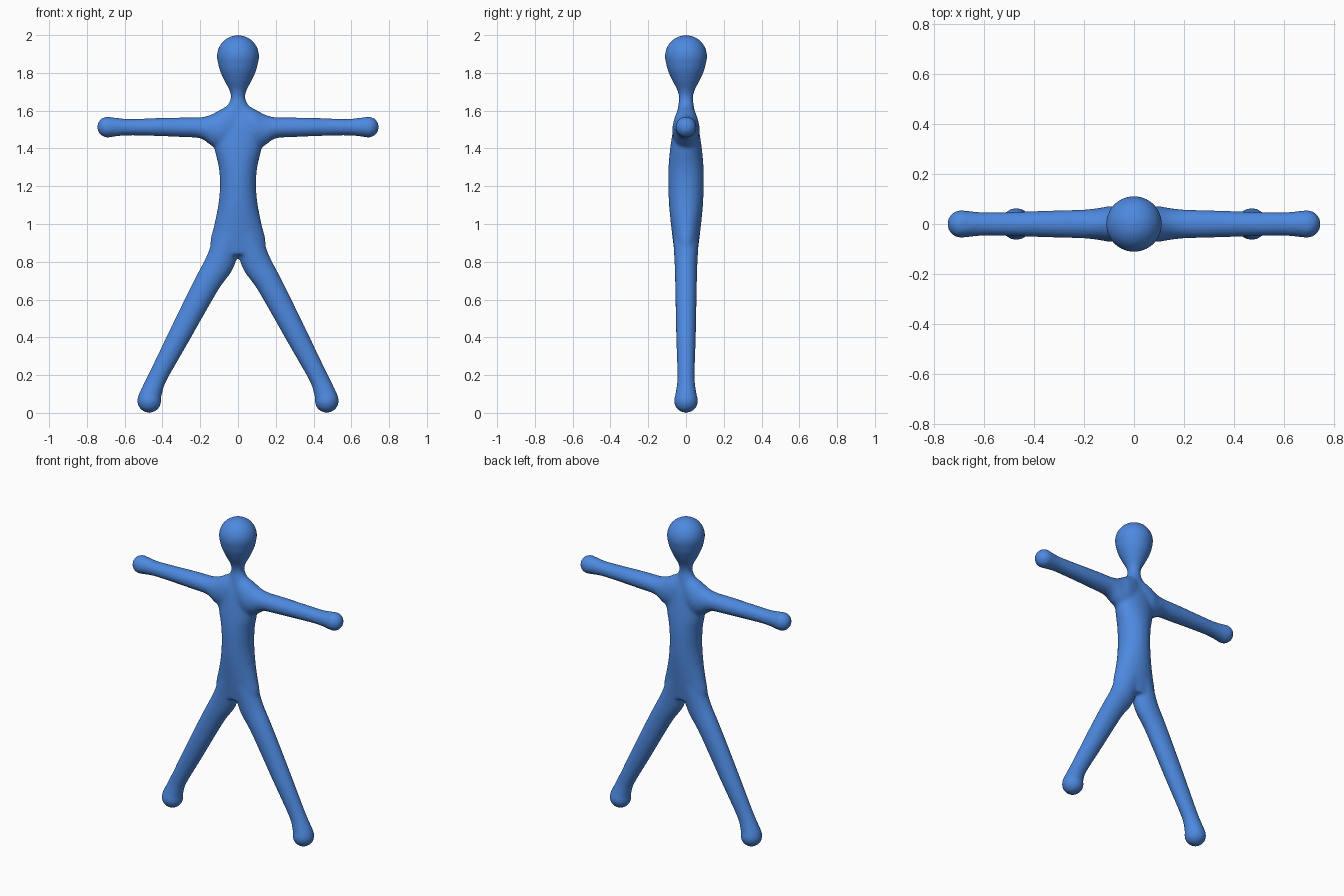
import bpy, bmesh, math
from mathutils import Vector, Matrix

if "Cube" in bpy.data.objects:
    bpy.data.objects.remove(bpy.data.objects["Cube"])

SIDES, STEPS = 32, 6
bm = bmesh.new()


def catmull(a, b, c, d, t):
    return 0.5 * (2 * b + (c - a) * t + (2 * a - 5 * b + 4 * c - d) * t * t
                  + (3 * b - a - 3 * c + d) * t ** 3)


def loft(sections, u):
    """Closed tube through (x, z, half width along u, half depth along y)."""
    s = [Vector(p) for p in sections]
    s = [s[0]] + s + [s[-1]]
    dense = [catmull(*s[i:i + 4], k / STEPS) for i in range(len(s) - 3) for k in range(STEPS)]
    dense.append(s[-1])
    rings = []
    for x, z, ru, ry in dense:
        ring = []
        for k in range(SIDES):
            a = 2 * math.pi * k / SIDES
            c = math.cos(a) * ru
            ring.append(bm.verts.new((x + u[0] * c, math.sin(a) * ry, z + u[1] * c)))
        rings.append(ring)
    for r, q in zip(rings, rings[1:]):
        for k in range(SIDES):
            n = (k + 1) % SIDES
            bm.faces.new((r[k], r[n], q[n], q[k]))
    bm.faces.new(rings[0])
    bm.faces.new(rings[-1])


def ball(x, z, r):
    bmesh.ops.create_uvsphere(bm, u_segments=32, v_segments=20, radius=r,
                              matrix=Matrix.Translation((x, 0, z)))


# torso, neck and tapering lower head
loft([(0, 0.84, 0.13, 0.060), (0, 0.90, 0.148, 0.068), (0, 1.00, 0.125, 0.080),
      (0, 1.10, 0.105, 0.090), (0, 1.20, 0.096, 0.094), (0, 1.30, 0.102, 0.093),
      (0, 1.40, 0.125, 0.084), (0, 1.50, 0.135, 0.068), (0, 1.58, 0.095, 0.050),
      (0, 1.63, 0.055, 0.041), (0, 1.67, 0.038, 0.038), (0, 1.71, 0.047, 0.047),
      (0, 1.76, 0.073, 0.073), (0, 1.82, 0.099, 0.099), (0, 1.88, 0.111, 0.111)], (1, 0))
# round skull
ball(0, 1.888, 0.112)

for s in (-1, 1):
    # arm with flared shoulder, and hand
    loft([(s * 0.03, 1.505, 0.135, 0.065), (s * 0.09, 1.50, 0.108, 0.072),
          (s * 0.14, 1.497, 0.083, 0.064), (s * 0.20, 1.509, 0.056, 0.058),
          (s * 0.30, 1.512, 0.052, 0.055), (s * 0.45, 1.513, 0.047, 0.050),
          (s * 0.58, 1.513, 0.044, 0.047), (s * 0.64, 1.513, 0.049, 0.050),
          (s * 0.69, 1.513, 0.056, 0.056)], (0, 1))
    ball(s * 0.69, 1.513, 0.056)
    # leg and foot
    loft([(s * 0.045, 0.94, 0.075, 0.070), (s * 0.095, 0.80, 0.078, 0.061),
          (s * 0.155, 0.70, 0.070, 0.058), (s * 0.21, 0.60, 0.066, 0.056),
          (s * 0.315, 0.40, 0.059, 0.052), (s * 0.42, 0.20, 0.051, 0.046),
          (s * 0.45, 0.13, 0.055, 0.051), (s * 0.47, 0.07, 0.063, 0.062)],
         (s * 0.885, 0.465))
    ball(s * 0.47, 0.064, 0.064)

bmesh.ops.recalc_face_normals(bm, faces=bm.faces)
mesh = bpy.data.meshes.new("figure")
bm.to_mesh(mesh)
bm.free()
figure = bpy.data.objects.new("figure", mesh)
bpy.context.collection.objects.link(figure)

blue = bpy.data.materials.new("blue")
blue.diffuse_color = (0.075, 0.25, 0.74, 1)
blue.use_nodes = True
blue.node_tree.nodes["Principled BSDF"].inputs["Base Color"].default_value = blue.diffuse_color
mesh.materials.append(blue)

# fuse the parts into one skin and soften the joins
fuse = figure.modifiers.new("fuse", 'REMESH')
fuse.mode = 'VOXEL'
fuse.voxel_size = 0.01
fuse.use_smooth_shade = True
soften = figure.modifiers.new("soften", 'SMOOTH')
soften.factor = 0.5
soften.iterations = 8
